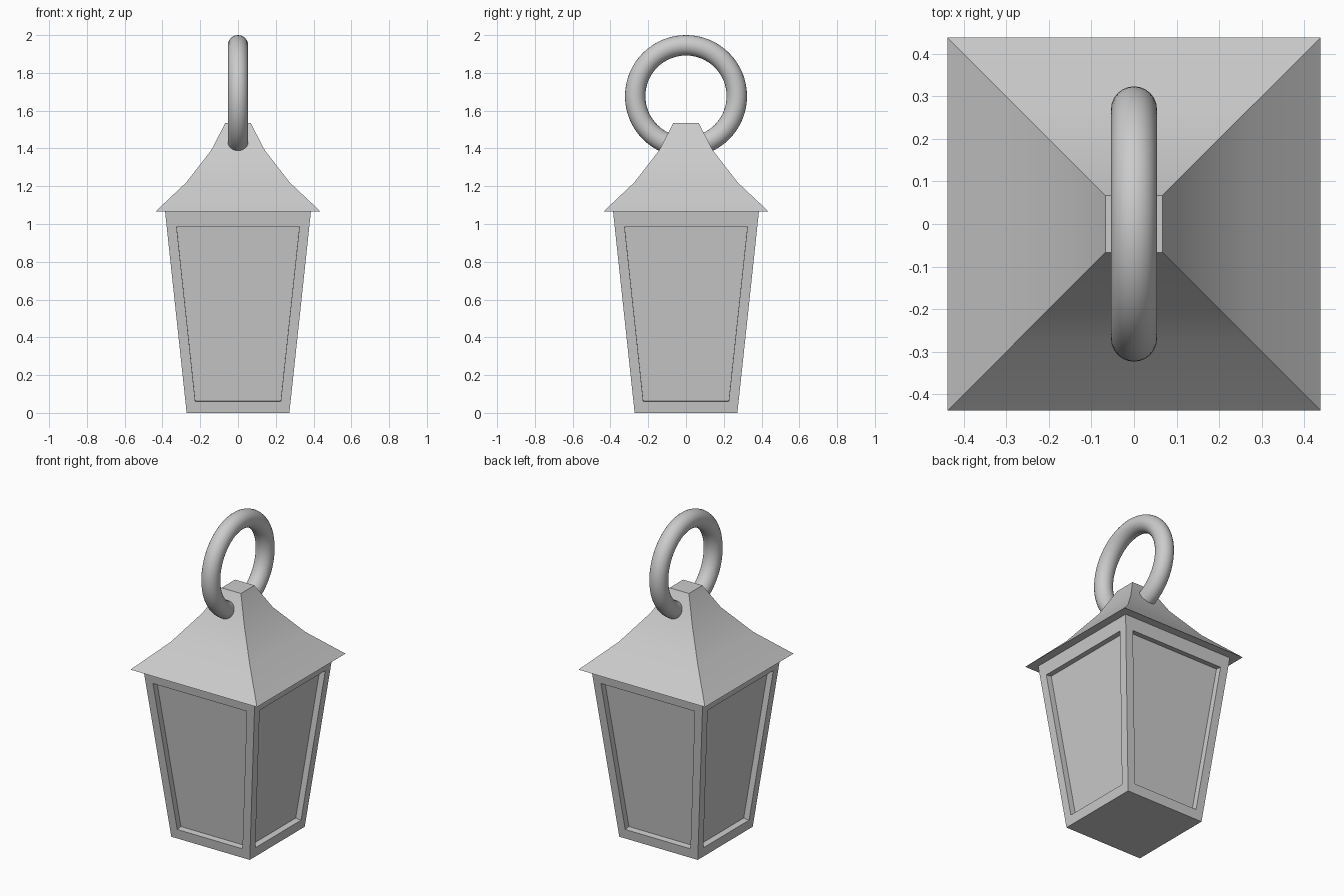
import bpy, bmesh, math
from mathutils import Matrix, Vector

if "Cube" in bpy.data.objects:
    bpy.data.objects.remove(bpy.data.objects["Cube"])

BASE, TOP, HEIGHT = 0.272, 0.386, 1.065   # body half-widths and eave height
RECESS = 0.037


def finish(bm, name):
    bmesh.ops.remove_doubles(bm, verts=bm.verts, dist=1e-5)
    bmesh.ops.recalc_face_normals(bm, faces=bm.faces)
    mesh = bpy.data.meshes.new(name)
    bm.to_mesh(mesh)
    bm.free()
    obj = bpy.data.objects.new(name, mesh)
    bpy.context.collection.objects.link(obj)
    return obj


def smooth(obj):
    bpy.ops.object.select_all(action='DESELECT')
    obj.select_set(True)
    bpy.context.view_layer.objects.active = obj
    bpy.ops.object.shade_smooth_by_angle(angle=math.radians(30))


# Lantern body: tapered box, each side a frame around a sunken panel
def wall_point(x, z):
    return Vector((x, -(BASE + (TOP - BASE) * z / HEIGHT), z))


outer = [wall_point(*p) for p in ((-BASE, 0), (BASE, 0), (TOP, HEIGHT), (-TOP, HEIGHT))]
frame = [wall_point(*p) for p in ((-0.226, 0.06), (0.226, 0.06), (0.325, 0.985), (-0.325, 0.985))]
inward = Vector((0, HEIGHT, TOP - BASE)).normalized() * RECESS
panel = [p + inward for p in frame]

bm = bmesh.new()
for side in range(4):
    turn = Matrix.Rotation(side * math.pi / 2, 3, 'Z')
    loops = [[bm.verts.new(turn @ p) for p in loop] for loop in (outer, frame, panel)]
    for a, b in zip(loops, loops[1:]):
        for i in range(4):
            j = (i + 1) % 4
            bm.faces.new((a[i], a[j], b[j], b[i]))
    bm.faces.new(loops[2])
bm.faces.new([bm.verts.new((x * BASE, y * BASE, 0))
              for x, y in ((-1, -1), (-1, 1), (1, 1), (1, -1))])
finish(bm, "lantern_body")

# Flared pyramid roof, closed at the eave and at the flat top
bm = bmesh.new()
rings = []
for r, z in ((0.438, HEIGHT), (0.274, 1.22), (0.142, 1.39), (0.067, 1.535)):
    rings.append([bm.verts.new((x * r, y * r, z))
                  for x, y in ((-1, -1), (1, -1), (1, 1), (-1, 1))])
for a, b in zip(rings, rings[1:]):
    for i in range(4):
        j = (i + 1) % 4
        bm.faces.new((a[i], a[j], b[j], b[i]))
bm.faces.new(rings[0])
bm.faces.new(rings[-1])
smooth(finish(bm, "roof"))

# Hanging ring through the roof peak
bpy.ops.mesh.primitive_torus_add(major_radius=0.269, minor_radius=0.054,
                                 major_segments=64, minor_segments=24,
                                 location=(0, 0, 1.677),
                                 rotation=(0, math.pi / 2, 0))
ring = bpy.context.object
ring.name = "hanging_ring"
smooth(ring)
